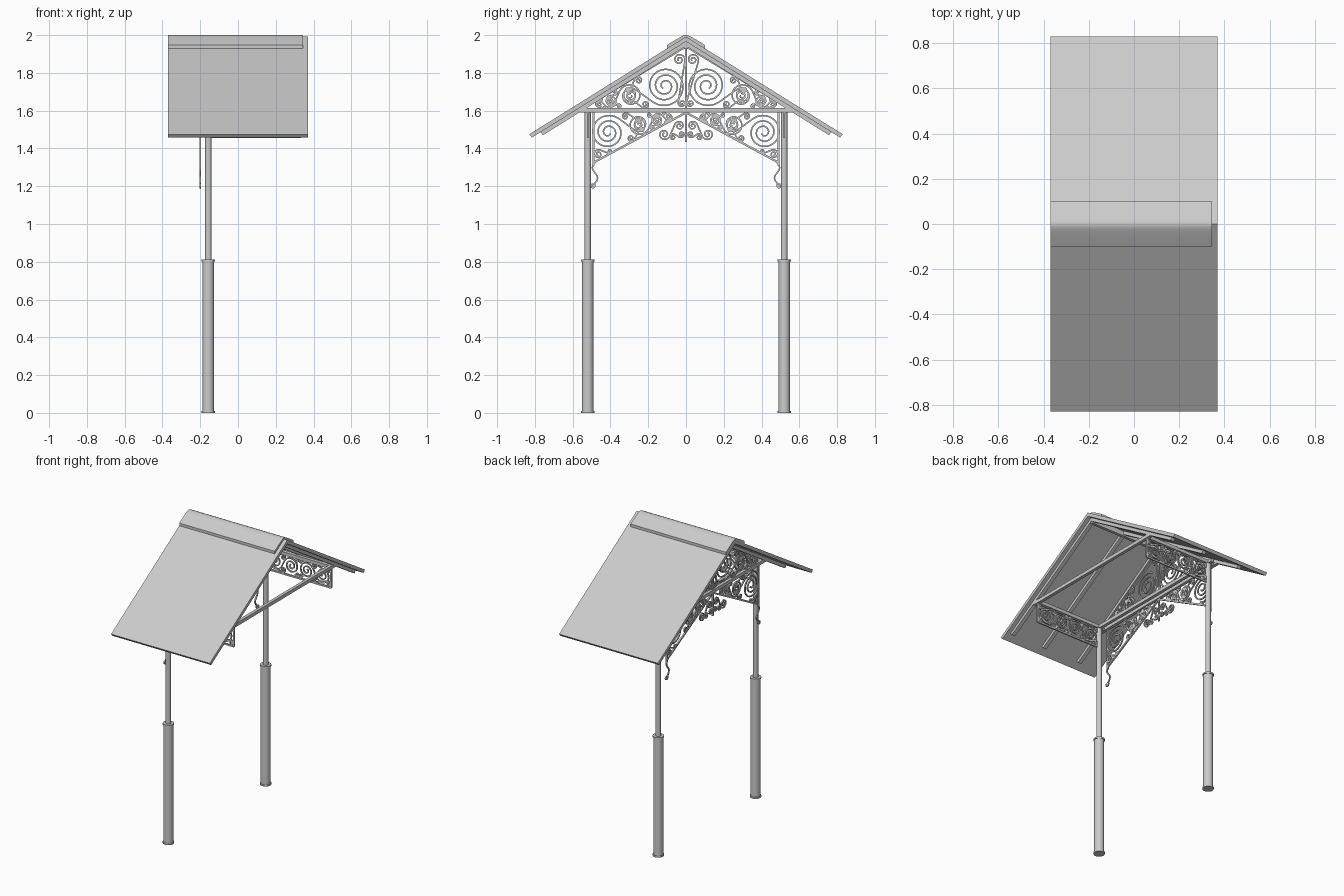
import bpy, bmesh, math
from mathutils import Vector

if "Cube" in bpy.data.objects:
    bpy.data.objects.remove(bpy.data.objects["Cube"])

SLOPE, TOP = 0.623, 1.992    # roof pitch and ridge height
PX, PY = -0.157, 0.52        # post position
BEAM = 1.603                 # tie beam height


def finish(name, bm, smooth=False):
    bmesh.ops.recalc_face_normals(bm, faces=bm.faces)
    me = bpy.data.meshes.new(name)
    bm.to_mesh(me)
    bm.free()
    ob = bpy.data.objects.new(name, me)
    bpy.context.collection.objects.link(ob)
    if smooth:
        bpy.context.view_layer.objects.active = ob
        ob.select_set(True)
        bpy.ops.object.shade_smooth_by_angle(angle=math.radians(35))
        ob.select_set(False)


def prism(name, pts, x0, x1, smooth=False):
    """Extrude a (y, z) profile along x."""
    bm = bmesh.new()
    f = bm.faces.new([bm.verts.new((x0, y, z)) for y, z in pts])
    r = bmesh.ops.extrude_face_region(bm, geom=[f])
    bmesh.ops.translate(bm, vec=(x1 - x0, 0, 0),
                        verts=[v for v in r['geom'] if isinstance(v, bmesh.types.BMVert)])
    finish(name, bm, smooth)


def beam(name, x, y, z, lx, ly, h=0.023):
    bm = bmesh.new()
    bmesh.ops.create_cube(bm, size=1)
    bmesh.ops.scale(bm, vec=(lx, ly, h), verts=bm.verts)
    bmesh.ops.translate(bm, vec=(x, y, z), verts=bm.verts)
    finish(name, bm)


def slope_bar(name, s, drop, thick, reach, x, width):
    """Slanted slab under the roof line on side s."""
    low = reach - thick * 0.55
    z = lambda y, d: TOP - d - SLOPE * y
    prism(name, [(0, z(0, drop)), (s * reach, z(reach, drop)),
                 (s * low, z(low, drop + thick)), (0, z(0, drop + thick))],
          x - width / 2, x + width / 2)


def tube(name, x, y, r, z0, z1):
    bm = bmesh.new()
    bmesh.ops.create_cone(bm, cap_ends=True, segments=32, radius1=r, radius2=r, depth=z1 - z0)
    bmesh.ops.translate(bm, vec=(x, y, (z0 + z1) / 2), verts=bm.verts)
    finish(name, bm, True)


def ribbon(bm, pts, to3d, w=0.008, d=0.008):
    """Sweep a small rectangular bar along a 2D path; to3d(u, v, depth) places it."""
    pts = [Vector(p) for p in pts]
    rings = []
    for i, p in enumerate(pts):
        t = (pts[min(i + 1, len(pts) - 1)] - pts[max(i - 1, 0)]).normalized()
        n = Vector((-t.y, t.x)) * w / 2
        rings.append([bm.verts.new(to3d(q.x, q.y, h)) for q, h in
                      ((p + n, d / 2), (p - n, d / 2), (p - n, -d / 2), (p + n, -d / 2))])
    for a, b in zip(rings, rings[1:]):
        for i in range(4):
            bm.faces.new((a[i], a[(i + 1) % 4], b[(i + 1) % 4], b[i]))
    bm.faces.new(rings[0])
    bm.faces.new(rings[-1])


def spiral(c, r, a, sgn):
    """Inward spiral; bigger ones wind more often."""
    turns = 1.2 + 17 * r
    n = int(22 * turns)
    return [(c[0] + r * (1 - 0.86 * i / n) * math.cos(a + sgn * turns * math.tau * i / n),
             c[1] + r * (1 - 0.86 * i / n) * math.sin(a + sgn * turns * math.tau * i / n))
            for i in range(n + 1)]


def scroll(c1, r1, c2, r2, s):
    """S-scroll: two spirals joined by their inner tangent."""
    d = Vector(c2) - Vector(c1)
    a = math.atan2(d.y, d.x) + s * math.acos(min(1, (r1 + r2) / d.length))
    return spiral(c1, r1, a, s)[::-1] + spiral(c2, r2, a + math.pi, s)


def wedge(bm, at, apex, direction, half, dist, count):
    """Fill a wedge with touching scrolls shrinking towards its apex, small curls between."""
    sh = math.sin(half)
    ratio = (1 - sh) / (1 + sh)
    along = lambda ang, l: Vector(apex) + l * Vector((math.cos(ang), math.sin(ang)))
    for i in range(count):
        d1, d2 = dist * ratio ** i, dist * ratio ** (i + 1)
        r1, r2 = d1 * sh, d2 * sh
        s = 1 if i % 2 else -1
        ribbon(bm, scroll(along(direction, d1), r1 * 0.88,
                          along(direction, d2), r2 * (0.85 if i == count - 1 else 0.6), s), at)
        rc = 1 / (r1 ** -0.5 + r2 ** -0.5) ** 2      # curl touching both scrolls and the bar
        for k in (-1, 1):
            wall = direction + k * half
            l = d1 * math.cos(half) - 2 * math.sqrt(r1 * rc)
            c = along(wall, l) + rc * Vector((math.sin(wall), -math.cos(wall))) * k
            ribbon(bm, scroll(c, rc * 0.95, along(wall - k * half * 0.5, l * 0.78), rc * 0.6, k * s), at)


# Roof slabs, rafters, posts and side beams
for tag, s in (("front", -1), ("back", 1)):
    slope_bar(tag + "_roof_slab", s, 0, 0.026, 0.83, 0, 0.74)
    for x in (-0.2, 0.08, 0.33):
        slope_bar(tag + "_rafter", s, 0.026, 0.024, 0.77, x, 0.026)
    tube(tag + "_lower_post", PX, s * PY, 0.031, 0, 0.812)
    tube(tag + "_upper_post", PX, s * PY, 0.017, 0.8, BEAM)
    for z in (0, 0.802):
        tube(tag + "_post_collar", PX, s * PY, 0.035, z, z + 0.01)
    beam(tag + "_side_beam", 0.066, s * PY, BEAM, 0.55, 0.022)

# Ridge cap: thin folded sheet, softly rounded on top
ys = [i / 80 for i in range(-8, 9)]
prism("ridge_cap", [(y, 2.011 - SLOPE * math.hypot(y, 0.017)) for y in ys]
      + [(y, TOP - 0.004 - SLOPE * abs(y)) for y in (0.1, 0, -0.1)], -0.37, 0.345, True)
beam("ridge_beam", 0.065, 0, TOP - 0.048, 0.55, 0.02, 0.035)

# Tie beams across
for name, x in (("gable", -0.2), ("post", PX), ("rear", 0.332)):
    beam(name + "_tie_beam", x, 0, BEAM, 0.021, 1.12)

# Gable scrollwork, drawn on one half and mirrored
bm = bmesh.new()
UP, LOW = math.atan(0.605), math.atan(0.544)
for s in (-1, 1):
    at = lambda u, v, h, s=s: (-0.2 + h, s * u, v)
    for bar in ([(0, 1.94), (0.545, 1.61)], [(0.49, 1.325), (0, 1.59)], [(0.49, 1.6), (0.49, 1.31)]):
        ribbon(bm, bar, at, 0.011, 0.01)
    # upper triangle and corner bracket
    wedge(bm, at, (0.545, 1.61), math.pi - UP / 2, UP / 2, 0.45, 3)
    wedge(bm, at, (0, 1.59), -LOW / 2, LOW / 2, 0.425, 3)
    # curls at the peak, in the beam corner and at the bracket foot
    ribbon(bm, scroll((0.036, 1.87), 0.031, (0.022, 1.64), 0.02, s), at)
    ribbon(bm, scroll((0.465, 1.37), 0.024, (0.405, 1.385), 0.012, -1), at)
    # centre drop
    ribbon(bm, scroll((0.035, 1.52), 0.025, (0.115, 1.475), 0.03, 1), at)
    ribbon(bm, scroll((0.025, 1.475), 0.018, (0.07, 1.46), 0.018, -1), at)
    # wavy tail beside the post ending in a curl
    tail = [(0.482 + 0.014 * math.sin(i * 0.52), 1.325 - i * 0.009) for i in range(13)]
    ribbon(bm, tail + spiral((0.495, 1.203), 0.014, 2.2, 1), at)
ribbon(bm, [(0, 1.435), (0, 1.94)], lambda u, v, h: (-0.2 + h, u, v), 0.011, 0.01)
finish("gable_scrollwork", bm, True)

# Side scroll panels between post and rear tie beam
for tag, s in (("front", -1), ("back", 1)):
    bm = bmesh.new()
    for k in (-1, 1):
        at = lambda u, v, h: (0.0925 + k * u, s * PY + h, 1.53 + v)
        ribbon(bm, [(0, -0.068), (0.242, -0.068)], at, 0.011, 0.01)
        ribbon(bm, [(0.242, -0.068), (0.242, 0.068)], at, 0.011, 0.01)
        ribbon(bm, scroll((0.058, 0), 0.054, (0.178, 0), 0.054, 1), at)
        for v in (-1, 1):
            ribbon(bm, scroll((0.118, v * 0.043), 0.018, (0.222, v * 0.046), 0.016, v), at)
            ribbon(bm, spiral((0.014, v * 0.047), 0.013, 0, v), at)
    finish(tag + "_side_scroll_panel", bm, True)
